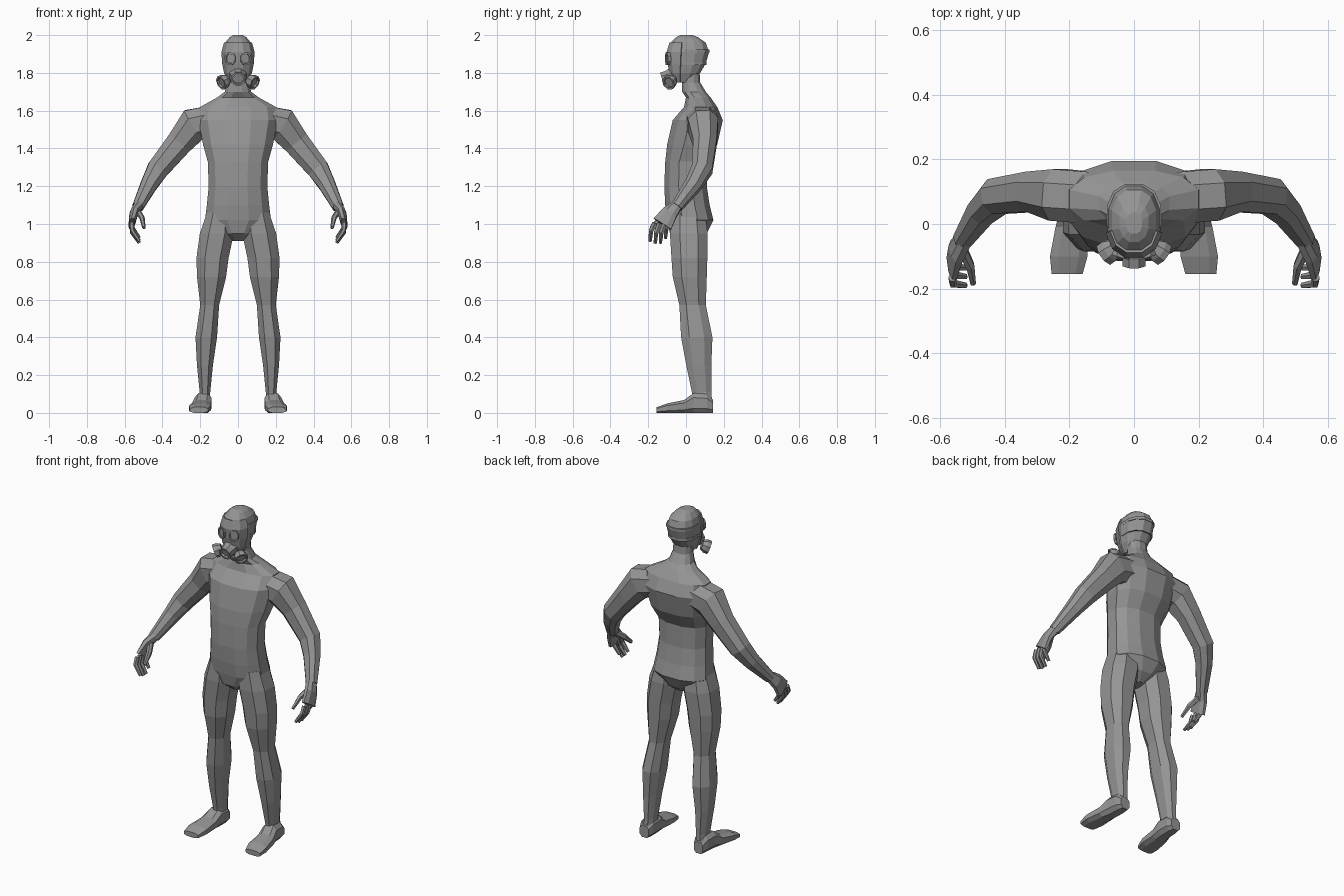
import bpy, bmesh, math
from mathutils import Vector

if "Cube" in bpy.data.objects:
    bpy.data.objects.remove(bpy.data.objects["Cube"], do_unlink=True)

grey = bpy.data.materials.new("mid grey")
grey.use_nodes = True
grey.diffuse_color = (0.3, 0.3, 0.3, 1)
grey.node_tree.nodes["Principled BSDF"].inputs["Base Color"].default_value = grey.diffuse_color

X, Y, Z = Vector((1, 0, 0)), Vector((0, 1, 0)), Vector((0, 0, 1))


def finish(name, bm, mirror=False):
    bmesh.ops.recalc_face_normals(bm, faces=bm.faces)
    mesh = bpy.data.meshes.new(name)
    bm.to_mesh(mesh)
    bm.free()
    mesh.materials.append(grey)
    ob = bpy.data.objects.new(name, mesh)
    bpy.context.collection.objects.link(ob)
    if mirror:
        ob.modifiers.new("both sides", "MIRROR")
    return ob


def ring(centre, u, v, ru, rv, sides=8, power=0.85):
    """Rounded-box cross-section reaching exactly ru and rv."""
    def soft(a):
        return math.copysign(abs(a) ** power, a)
    angles = [(i + 0.5) * math.tau / sides for i in range(sides)]
    reach = soft(math.cos(angles[0]))
    top = max(soft(math.sin(a)) for a in angles)
    return [Vector(centre) + u * (ru * soft(math.cos(a)) / reach)
            + v * (rv * soft(math.sin(a)) / top) for a in angles]


def loft(bm, rings):
    loops = [[bm.verts.new(p) for p in r] for r in rings]
    n = len(loops[0])
    for a, b in zip(loops, loops[1:]):
        for i in range(n):
            j = (i + 1) % n
            bm.faces.new((a[i], a[j], b[j], b[i]))
    bm.faces.new(loops[0])
    bm.faces.new(loops[-1])


def tube(bm, path, sides=8):
    """Loft along points (x, y, z, radius along y, radius across)."""
    pts = [Vector(p[:3]) for p in path]
    rings = []
    for i, p in enumerate(path):
        t = (pts[min(i + 1, len(pts) - 1)] - pts[max(i - 1, 0)]).normalized()
        u = (Y - t * t.y).normalized()
        rings.append(ring(pts[i], u, t.cross(u), p[3], p[4], sides))
    loft(bm, rings)


def stack(bm, levels, sides):
    """Loft of level rings (z, half width, front y, back y)."""
    loft(bm, [ring((0, (f + b) / 2, z), X, Y, w, (b - f) / 2, sides)
              for z, w, f, b in levels])


def canister(name, place, aim, r_in, r_out, depth, dent, mirror, squash=1):
    """Short eight-sided drum with a recessed end."""
    bm = bmesh.new()
    aim = Vector(aim).normalized()
    u = aim.cross(Z).normalized()
    v = u.cross(aim)
    steps = ((-depth, r_in), (0, r_out), (depth, r_out),
             (depth, r_out * 0.75), (depth - dent, r_out * 0.7))
    loft(bm, [ring(Vector(place) + aim * d, u, v, r * squash, r, 8, 1) for d, r in steps])
    return finish(name, bm, mirror)


# torso and neck
bm = bmesh.new()
stack(bm, [(0.91, 0.03, -0.04, 0.06), (0.95, 0.1, -0.085, 0.11),
           (1.02, 0.175, -0.1, 0.145), (1.1, 0.165, -0.11, 0.125),
           (1.2, 0.155, -0.115, 0.11), (1.33, 0.16, -0.11, 0.11),
           (1.42, 0.185, -0.1, 0.165), (1.55, 0.21, -0.07, 0.195),
           (1.62, 0.2, -0.01, 0.165), (1.67, 0.11, 0, 0.13),
           (1.7, 0.07, -0.02, 0.105), (1.75, 0.055, -0.02, 0.075),
           (1.84, 0.055, -0.02, 0.07)], 12)
finish("torso", bm)

# arms
bm = bmesh.new()
tube(bm, [(0.12, 0.08, 1.55, 0.08, 0.08), (0.235, 0.09, 1.525, 0.08, 0.09),
          (0.31, 0.1, 1.43, 0.062, 0.07), (0.425, 0.085, 1.29, 0.055, 0.058),
          (0.47, 0.04, 1.21, 0.045, 0.045), (0.53, -0.05, 1.09, 0.03, 0.03)])
finish("arms", bm, True)

# hands: palm, four curled fingers, thumb
bm = bmesh.new()
tube(bm, [(0.525, -0.045, 1.1, 0.028, 0.026), (0.55, -0.085, 1.06, 0.042, 0.022),
          (0.562, -0.125, 1, 0.055, 0.016)])
for i in range(4):
    y = -0.165 + 0.027 * i
    drop = (0.01, 0, 0, 0.025)[i]
    tube(bm, [(0.562, y, 1.005, 0.013, 0.013),
              (0.56, y - 0.02, 0.955 + drop, 0.012, 0.012),
              (0.522, y - 0.025, 0.9 + drop, 0.008, 0.009)], 6)
tube(bm, [(0.535, -0.07, 1.075, 0.016, 0.016), (0.507, -0.13, 1.03, 0.015, 0.014),
          (0.498, -0.185, 0.98, 0.009, 0.009)], 6)
finish("hands", bm, True)

# legs
bm = bmesh.new()
loft(bm, [ring((x, y, z), X, Y, rx, ry) for z, x, y, rx, ry in (
    (1.06, 0.1, 0.01, 0.065, 0.09), (0.95, 0.112, 0.015, 0.09, 0.1),
    (0.82, 0.135, 0.018, 0.085, 0.095), (0.72, 0.14, 0.02, 0.077, 0.09),
    (0.57, 0.15, 0.035, 0.05, 0.07), (0.4, 0.168, 0.057, 0.057, 0.083),
    (0.25, 0.175, 0.068, 0.042, 0.066), (0.11, 0.175, 0.083, 0.028, 0.052),
    (0.05, 0.177, 0.088, 0.03, 0.05))])
finish("legs", bm, True)

# feet
bm = bmesh.new()
loft(bm, [ring((x, y, h / 2), X, Z, w, h / 2, 8, 0.7) for y, x, w, h in (
    (0.142, 0.182, 0.03, 0.07), (0.11, 0.182, 0.042, 0.1),
    (0.04, 0.185, 0.045, 0.105), (-0.01, 0.193, 0.05, 0.068),
    (-0.1, 0.202, 0.058, 0.05), (-0.155, 0.207, 0.048, 0.03))])
finish("feet", bm, True)

# head
skull = [(1.75, 0.045, -0.06, 0.04), (1.8, 0.068, -0.08, 0.075),
         (1.85, 0.078, -0.09, 0.105), (1.91, 0.082, -0.095, 0.122),
         (1.96, 0.068, -0.08, 0.105), (1.988, 0.045, -0.055, 0.065),
         (2, 0.025, -0.03, 0.035)]
bm = bmesh.new()
stack(bm, skull, 12)
finish("head", bm)

# mask shell over the face
bm = bmesh.new()
stack(bm, [(z, w + 0.006, f - 0.008, b) for z, w, f, b in skull[:5]], 12)
spare = [f for f in bm.faces if f.calc_center_median().y > -0.02 or abs(f.normal.z) > 0.99]
bmesh.ops.delete(bm, geom=spare, context="FACES")
shell = finish("mask_shell", bm)
shell.modifiers.new("thickness", "SOLIDIFY").thickness = 0.012

# head straps
for name, z, w, b in (("upper_strap", 1.915, 0.083, 0.124), ("lower_strap", 1.85, 0.08, 0.108)):
    bm = bmesh.new()
    stack(bm, [(z - 0.008, w, -0.07, b), (z + 0.008, w, -0.07, b)], 12)
    finish(name, bm)

# eye lenses, breathing valve and side filters
canister("lenses", (0.04, -0.096, 1.875), (0.3, -1, 0), 0.034, 0.034, 0.008, 0.005, True, 0.8)
canister("valve", (0, -0.1, 1.775), (0, -1, -0.3), 0.045, 0.036, 0.028, 0.012, False)
canister("filters", (0.074, -0.082, 1.755), (0.75, -0.55, -0.4), 0.026, 0.036, 0.022, 0.01, True)
